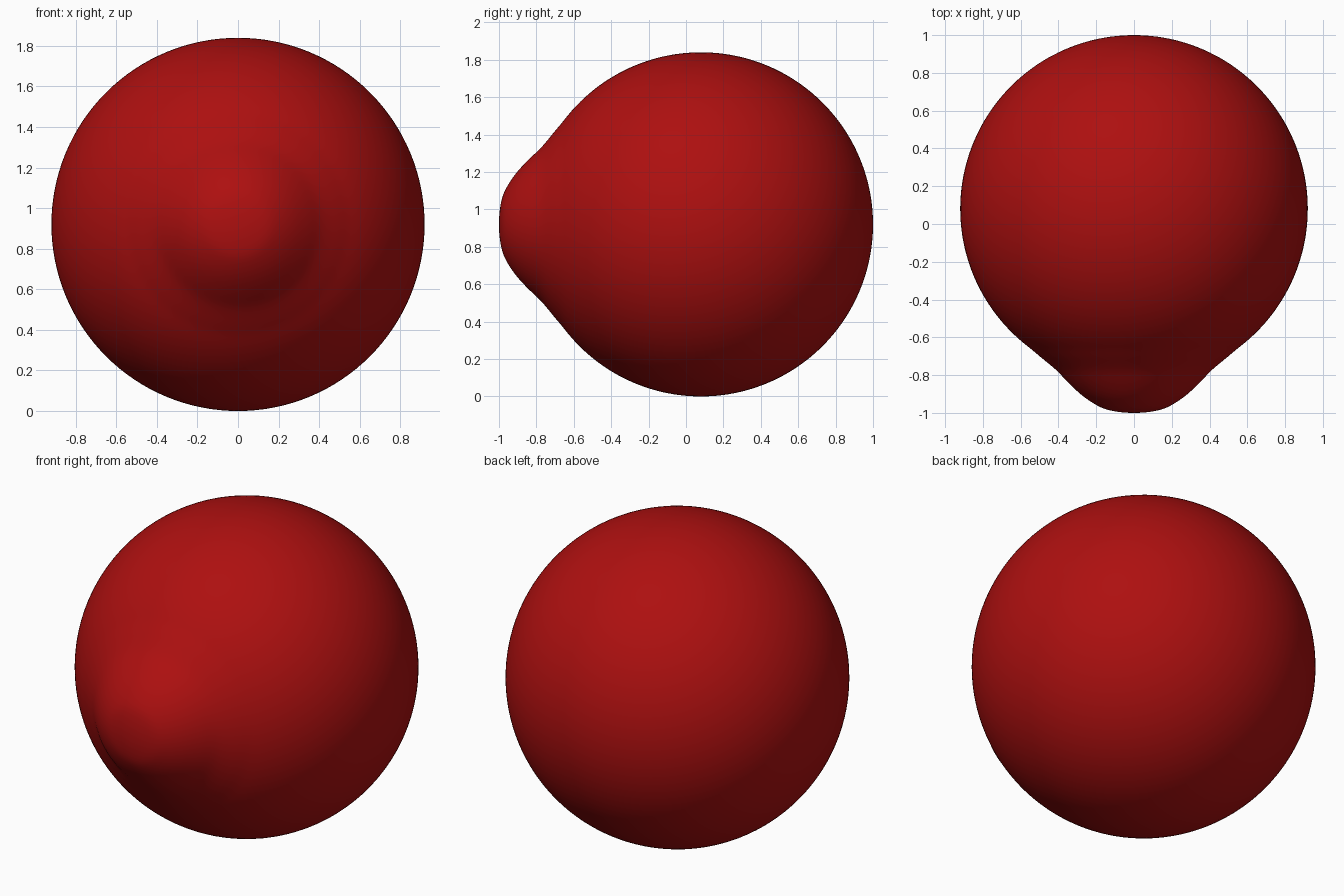
import bpy, bmesh, math

if "Cube" in bpy.data.objects:
    bpy.data.objects.remove(bpy.data.objects["Cube"])

R, CY, CZ = 0.92, 0.08, 0.92      # ball radius and centre
SEGS = 128

# profile of the front bump: (distance from axis, y)
BUMP = [(0, -1.0), (0.08, -0.995), (0.157, -0.978), (0.22, -0.946), (0.28, -0.903),
        (0.34, -0.848), (0.405, -0.78), (0.44, -0.749), (0.495, -0.704), (0.56, -0.65)]


def bump_y(r):
    """Smooth cubic through the bump profile."""
    def slope(i):
        if i == 0:
            return 0.0
        if i == len(BUMP) - 1:
            return 0.56 / 0.73
        (a, b), (c, d) = BUMP[i - 1], BUMP[i + 1]
        return (d - b) / (c - a)
    i = max(k for k in range(len(BUMP) - 1) if BUMP[k][0] <= r)
    (r0, y0), (r1, y1) = BUMP[i], BUMP[i + 1]
    h = r1 - r0
    t = (r - r0) / h
    return ((2*t**3 - 3*t**2 + 1) * y0 + (t**3 - 2*t**2 + t) * h * slope(i)
            + (3*t**2 - 2*t**3) * y1 + (t**3 - t**2) * h * slope(i + 1))


# profile from the bump tip, along the bump, then round the ball to the back
r_end = BUMP[-1][0]
profile = [(r_end * i / 32, bump_y(r_end * i / 32)) for i in range(32)]
a0 = math.asin(r_end / R)
for i in range(73):
    a = a0 + (math.pi - a0) * i / 72
    profile.append((R * math.sin(a), CY - R * math.cos(a)))
profile[-1] = (0, CY + R)

# spin the profile round the front-back axis
bm = bmesh.new()
verts = [bm.verts.new((r, y, CZ)) for r, y in profile]
edges = [bm.edges.new(p) for p in zip(verts, verts[1:])]
bmesh.ops.spin(bm, geom=verts + edges, cent=(0, 0, CZ), axis=(0, 1, 0),
               angle=math.tau, steps=SEGS)
bmesh.ops.remove_doubles(bm, verts=bm.verts, dist=0.0005)
bmesh.ops.recalc_face_normals(bm, faces=bm.faces)
for f in bm.faces:
    f.smooth = True
mesh = bpy.data.meshes.new("ball_with_bump")
bm.to_mesh(mesh)
bm.free()
ball = bpy.data.objects.new("ball_with_bump", mesh)
bpy.context.collection.objects.link(ball)

# red surface
red = bpy.data.materials.new("red")
red.diffuse_color = (0.42, 0.005, 0.005, 1)
red.use_nodes = True
red.node_tree.nodes["Principled BSDF"].inputs["Base Color"].default_value = red.diffuse_color
mesh.materials.append(red)
